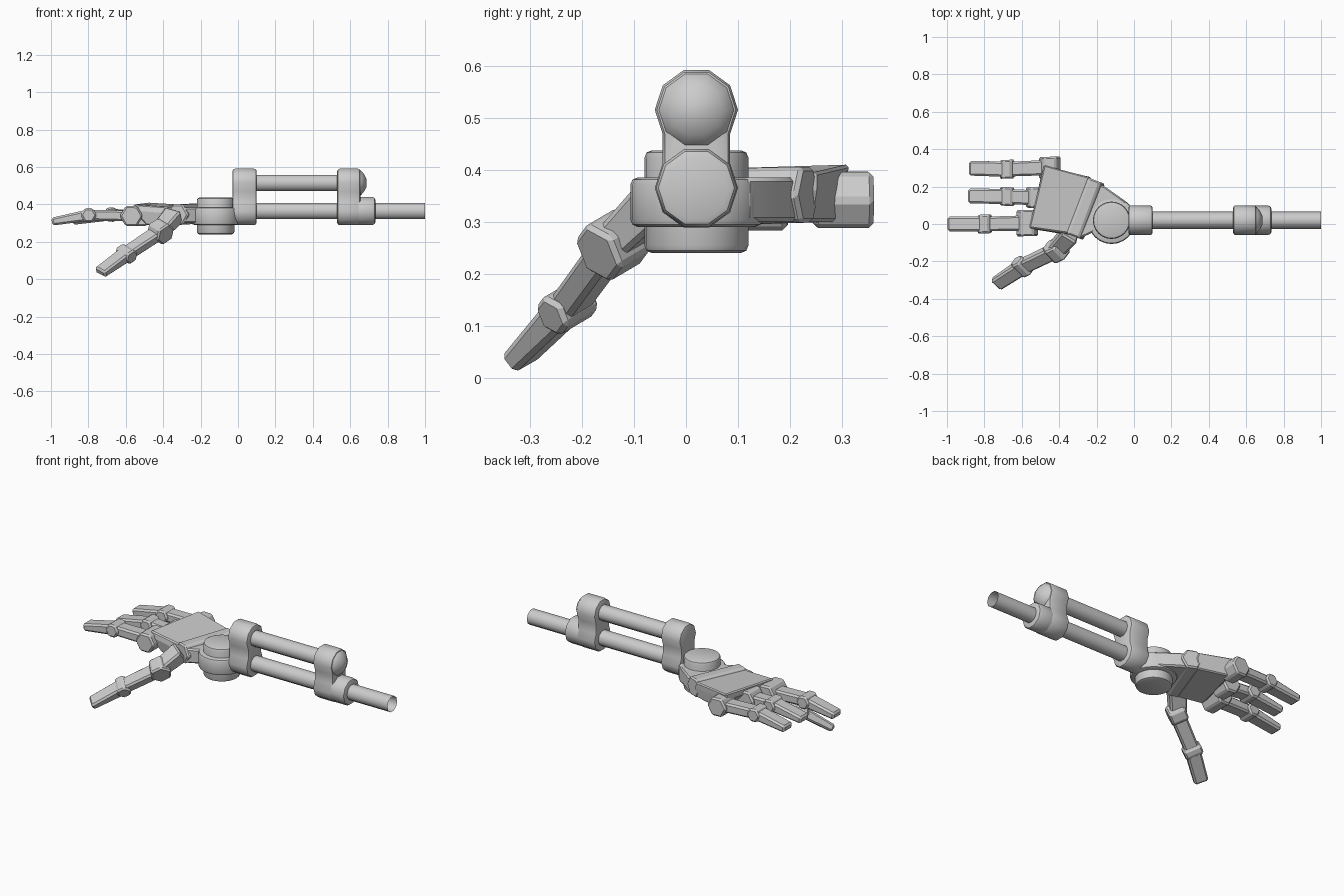
import bpy, bmesh, math
from mathutils import Vector

if "Cube" in bpy.data.objects:
    bpy.data.objects.remove(bpy.data.objects["Cube"])


def loft(name, rings, bevel=0.0, caps=True, smooth=True, seg=1, limit=50):
    """Skin matching rings of points, optionally bevelling the sharp edges."""
    bm = bmesh.new()
    vr = [[bm.verts.new(p) for p in r] for r in rings]
    n = len(rings[0])
    for a, b in zip(vr, vr[1:]):
        for i in range(n):
            j = (i + 1) % n
            bm.faces.new((a[i], a[j], b[j], b[i]))
    if caps:
        bm.faces.new(vr[0][::-1])
        bm.faces.new(vr[-1])
    bmesh.ops.recalc_face_normals(bm, faces=bm.faces)
    if bevel:
        edges = [e for e in bm.edges if e.calc_face_angle(0) > math.radians(limit)]
        bmesh.ops.bevel(bm, geom=edges, offset=bevel, segments=seg, profile=0.5,
                        affect='EDGES', clamp_overlap=True)
    me = bpy.data.meshes.new(name)
    bm.to_mesh(me)
    bm.free()
    ob = bpy.data.objects.new(name, me)
    bpy.context.collection.objects.link(ob)
    if smooth:
        bpy.ops.object.select_all(action='DESELECT')
        ob.select_set(True)
        bpy.context.view_layer.objects.active = ob
        bpy.ops.object.shade_smooth_by_angle(angle=math.radians(40))
    return ob


def ring(c, u, v, r, n, start=0.0):
    c, u, v = Vector(c), Vector(u), Vector(v)
    return [c + r * (math.cos(start + k * math.tau / n) * u + math.sin(start + k * math.tau / n) * v)
            for k in range(n)]


Y, Z = Vector((0, 1, 0)), Vector((0, 0, 1))
CY, LOW, HIGH = 0.02, 0.365, 0.515      # forearm axis heights


def x_ring(x, z, r, n=10):
    return ring((x, CY, z), Y, Z, r, n)


# forearm rods (open tubes)
loft("lower_rod", [x_ring(0.05, LOW, 0.046), x_ring(1.0, LOW, 0.046)], caps=False)
loft("upper_rod", [x_ring(0.05, HIGH, 0.046), x_ring(0.58, HIGH, 0.046)], caps=False)

# dumbbell shaped clamps joining the rods
def clamp(name, x0, x1):
    prof = []
    for cz, a0 in ((HIGH, -36), (LOW, 144)):
        for k in range(8):
            a = math.radians(a0 + 36 * k)
            prof.append((CY + 0.08 * math.cos(a), cz + 0.08 * math.sin(a)))
    loft(name, [[(x, y, z) for y, z in prof] for x in (x0, x1)], bevel=0.014, seg=2)


clamp("wrist_clamp", -0.03, 0.10)
clamp("elbow_clamp", 0.53, 0.655)
loft("elbow_collar", [x_ring(0.60, LOW, 0.078), x_ring(0.735, LOW, 0.078)], bevel=0.016, seg=2)
loft("elbow_dome", [x_ring(0.64, HIGH, 0.077), x_ring(0.655, HIGH, 0.071),
                    x_ring(0.672, HIGH, 0.052), x_ring(0.688, HIGH, 0.022)])

# wrist pivot: wide housing with a thick pin through it
def disc(name, r, z0, z1, bev):
    X = Vector((1, 0, 0))
    loft(name, [ring((-0.12, CY, z), X, Y, r, 24) for z in (z0, z1)], bevel=bev, seg=2)


disc("wrist_housing", 0.127, 0.29, 0.385, 0.014)
disc("wrist_pin", 0.10, 0.24, 0.437, 0.014)

# plate from the wrist to the palm
plate = [(-0.23, 0.23), (-0.155, 0.20), (-0.04, 0.118), (-0.12, 0.02),
         (-0.22, -0.045), (-0.285, -0.075), (-0.34, -0.05)]
loft("wrist_plate", [[(x, y, z) for x, y in plate] for z in (0.30, 0.385)], bevel=0.008)

# hexagonal bar across the heel of the hand
b0, b1 = Vector((-0.325, -0.065, 0.345)), Vector((-0.21, 0.235, 0.352))
side = (b1 - b0).cross(Z).normalized()
loft("palm_bar", [ring(c, side, Z, 0.062, 6) for c in (b0, b1)], bevel=0.008, smooth=False)

# palm block, undercut at the knuckles
palm_low = [(-0.49, -0.02, 0.29), (-0.42, 0.29, 0.30), (-0.24, 0.24, 0.30), (-0.34, -0.05, 0.29)]
palm_mid = [(-0.56, -0.025, 0.365), (-0.485, 0.31, 0.375), (-0.23, 0.25, 0.36), (-0.34, -0.06, 0.35)]
palm_top = [(-0.56, -0.02, 0.40), (-0.48, 0.315, 0.41), (-0.24, 0.25, 0.395), (-0.35, -0.05, 0.385)]
loft("palm", [palm_low, palm_mid, palm_top], bevel=0.006, smooth=False)


def link(name, p, q, axis, w0, t0, w1, t1):
    """Chamfered finger bone; w runs along the joint axis."""
    p, q = Vector(p), Vector(q)
    n = (q - p).cross(axis).normalized()
    u = n.cross(q - p).normalized()
    rings = [[c + u * (i * w / 2) + n * (j * t / 2) for i, j in ((1, 1), (-1, 1), (-1, -1), (1, -1))]
             for c, w, t in ((p, w0, t0), (q, w1, t1))]
    loft(name, rings, bevel=0.010, smooth=False)


def joint(name, c, axis, d, r, width):
    """Hexagonal hinge barrel lying along the joint axis."""
    c, a = Vector(c), Vector(axis).normalized()
    d = Vector(d).normalized()
    n = a.cross(d)
    loft(name, [ring(c + a * s * width / 2, d, n, r, 6) for s in (-1, 1)], bevel=0.009, smooth=False)


def finger(name, pts, axis, kw):
    k, m, t = (Vector(p) for p in pts)
    joint(name + "_knuckle", k, axis, m - k, 0.062, kw)
    link(name + "_lower", k, m, axis, 0.082, 0.058, 0.078, 0.056)
    joint(name + "_hinge", m, axis, m - k, 0.043, 0.10)
    link(name + "_tip", m, t, axis, 0.082, 0.060, 0.078, 0.042)


# three fingers
finger("near_finger", [(-0.57, 0.005, 0.338), (-0.798, 0.0, 0.343), (-0.995, 0.0, 0.308)], Y, 0.14)
finger("middle_finger", [(-0.52, 0.14, 0.338), (-0.678, 0.147, 0.345), (-0.885, 0.15, 0.312)], Y, 0.11)
finger("far_finger", [(-0.45, 0.302, 0.342), (-0.678, 0.293, 0.347), (-0.88, 0.298, 0.314)], Y, 0.115)

# thumb
t_axis = Vector((0.64, -0.66, -0.39))
link("thumb_base", (-0.34, -0.05, 0.345), (-0.42, -0.14, 0.255), t_axis, 0.10, 0.085, 0.09, 0.07)
finger("thumb", [(-0.415, -0.14, 0.256), (-0.597, -0.228, 0.136), (-0.738, -0.322, 0.036)], t_axis, 0.095)
